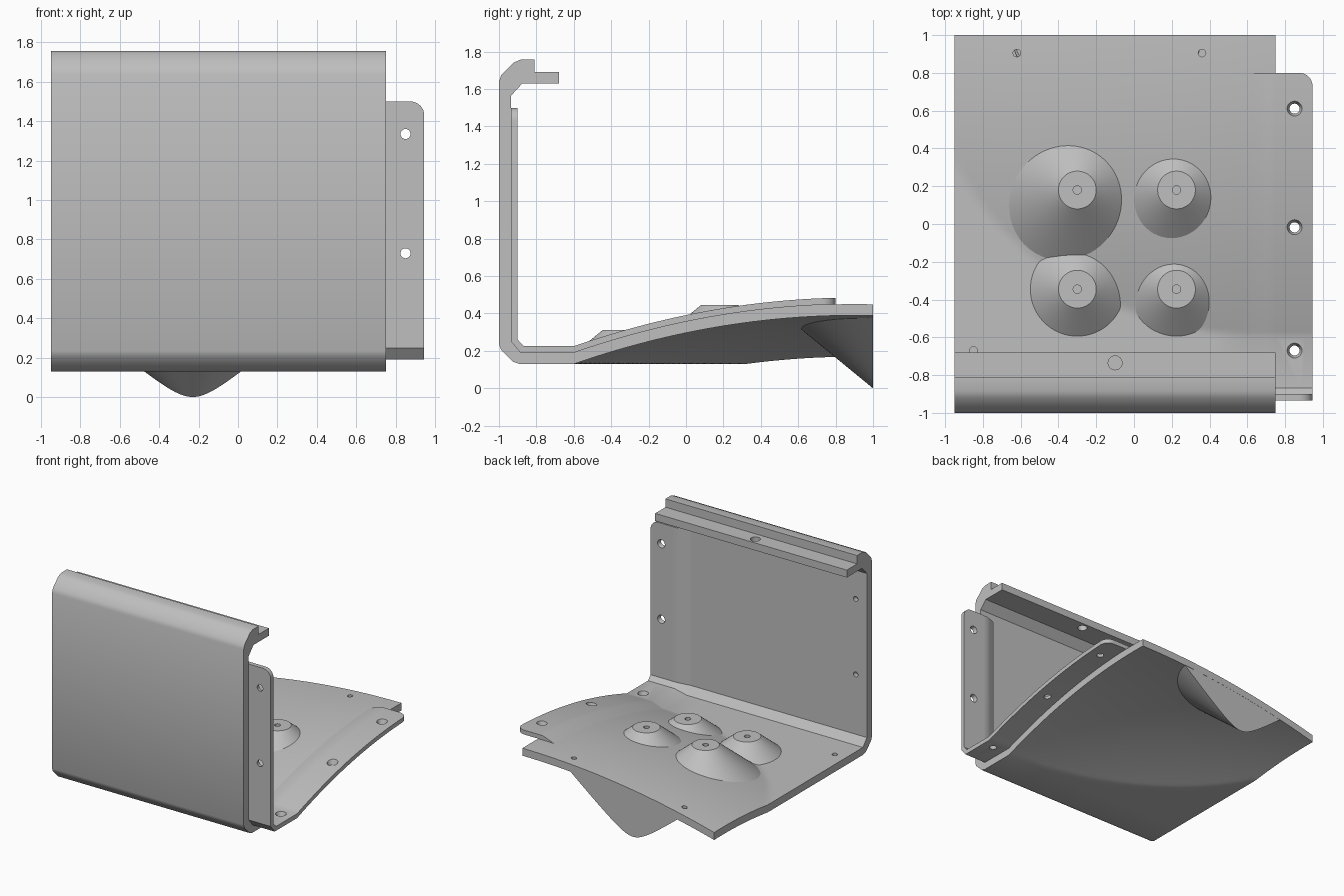
import bpy, bmesh
from math import cos, sin, pi, radians
from mathutils import Matrix

if "Cube" in bpy.data.objects:
    bpy.data.objects.remove(bpy.data.objects["Cube"])

grey = bpy.data.materials.new("light_grey")
grey.use_nodes = True
GREY = (0.52, 0.52, 0.52, 1)
grey.diffuse_color = GREY
grey.node_tree.nodes["Principled BSDF"].inputs["Base Color"].default_value = GREY

THICK = 0.06      # panel thickness
LAP = 0.035       # joining flange thickness
LEFT, RIGHT, EDGE = -0.95, 0.75, 0.945


def add_object(name, bm):
    bmesh.ops.recalc_face_normals(bm, faces=bm.faces[:])
    mesh = bpy.data.meshes.new(name)
    bm.to_mesh(mesh)
    bm.free()
    mesh.materials.append(grey)
    ob = bpy.data.objects.new(name, mesh)
    bpy.context.collection.objects.link(ob)
    return ob


def activate(ob):
    bpy.ops.object.select_all(action='DESELECT')
    ob.select_set(True)
    bpy.context.view_layer.objects.active = ob


def smooth(ob):
    activate(ob)
    bpy.ops.object.shade_smooth_by_angle(angle=radians(30))


def loft(name, xs, section):
    """Closed solid through (y, z) sections placed along x."""
    bm = bmesh.new()
    rings = [[bm.verts.new((x, y, z)) for y, z in section(x)] for x in xs]
    for a, b in zip(rings, rings[1:]):
        n = len(a)
        for i in range(n):
            j = (i + 1) % n
            bm.faces.new((a[i], a[j], b[j], b[i]))
    bm.faces.new(rings[0])
    bm.faces.new(rings[-1])
    return add_object(name, bm)


def spread(a, b, n):
    return [a + (b - a) * i / n for i in range(n + 1)]


def floor_z(x, y):
    """Underside of the floor: flat apron meeting a curved, twisted deck."""
    rise = 0.26 * (1 - ((0.9 - y) / 1.5) ** 2)
    drop = 0.0765 * max(0, RIGHT - x) ** 2
    return 0.13 + max(0, rise - drop)


# Main panel: lip, front wall and floor in one folded sheet
OUTER = [(-0.81, 1.69), (-0.81, 1.757), (-0.885, 1.757), (-0.92, 1.742),
         (-0.988, 1.675), (-1, 1.64), (-1, 0.235), (-0.988, 0.205),
         (-0.925, 0.142), (-0.89, 0.13)]
INNER = [(-0.885, 0.19), (-0.935, 0.25), (-0.935, 1.565), (-0.875, 1.63),
         (-0.68, 1.63), (-0.68, 1.69)]


def panel_section(x):
    ys = spread(-0.6, 1, 64)
    under = [(y, floor_z(x, y)) for y in ys]
    over = [(y, z + THICK) for y, z in reversed(under)]
    return OUTER + under + over + INNER


panel = loft("folded_panel", spread(LEFT, RIGHT, 56), panel_section)

# Joining flange: lapped on the inside of the panel, with rounded ends
CORNER = 0.07


def flange_section(x):
    t = max(0, (x - EDGE + CORNER) / CORNER)
    cut = CORNER * (1 - max(0, 1 - t * t) ** 0.5)
    lap = LAP * min(1, max(0, (x - 0.61) / 0.1)) - (0.002 if x < 0.62 else 0)
    seat = 0.012 if x < RIGHT - 0.001 else 0       # sink into the panel
    ys = spread(-0.6, 0.8 - cut, 48)
    px = max(x, RIGHT) if x > 0.72 else x
    low = [(-0.935 - seat, 1.5 - cut), (-0.935 - seat, 0.25), (-0.885, 0.19 - seat)]
    high = [(-0.935 + lap, 1.5 - cut), (-0.935 + lap, 0.25 + lap * 0.3),
            (-0.885 + lap * 0.5, 0.19 + lap)]
    low += [(y, floor_z(px, y) + THICK - seat) for y in ys]
    high += [(y, floor_z(px, y) + THICK + lap) for y in ys]
    return low + high[::-1]


arc = [EDGE - CORNER * (1 - sin(a)) for a in spread(0, pi / 2, 8)]
flange = loft("joining_flange", [0.61, 0.64, 0.68, 0.71, 0.7485, RIGHT] + arc, flange_section)


# Screw holes
def drill(bm, centre, r_low, r_high, depth, axis='Z'):
    """Round cutter; the r_high end points to +z, or to +y for a wall hole."""
    m = Matrix.Translation(centre)
    if axis == 'Y':
        m = m @ Matrix.Rotation(-pi / 2, 4, 'X')
    bmesh.ops.create_cone(bm, cap_ends=True, segments=24, radius1=r_low,
                          radius2=r_high, depth=depth, matrix=m)


def cut_holes(target, bm):
    cutter = add_object("hole_cutter", bm)
    cutter.hide_render = True
    mod = target.modifiers.new("holes", 'BOOLEAN')
    mod.operation = 'DIFFERENCE'
    mod.solver = 'EXACT'
    mod.object = cutter
    activate(target)
    bpy.ops.object.modifier_apply(modifier=mod.name)
    bpy.data.objects.remove(cutter)


bm = bmesh.new()
for x, y in [(-0.62, 0.905), (0.36, 0.905), (-0.85, -0.67)]:
    drill(bm, (x, y, floor_z(x, y) + THICK), 0.02, 0.02, 0.08)
for z in (1.335, 0.73):
    drill(bm, (-0.85, -0.935, z), 0.02, 0.02, 0.08, 'Y')
drill(bm, (-0.1, -0.735, 1.66), 0.037, 0.037, 0.2)
cut_holes(panel, bm)

bm = bmesh.new()
for y in (0.61, -0.02, -0.67):
    z = floor_z(RIGHT, y) + THICK + LAP / 2
    drill(bm, (0.85, y, z), 0.02, 0.046, 0.07)
for z in (1.335, 0.73):
    drill(bm, (0.85, -0.9175, z), 0.022, 0.036, 0.07, 'Y')
cut_holes(flange, bm)
smooth(panel)
smooth(flange)

# Conical bosses, trimmed to the floor surface
SLOPE = 0.82
SEGMENTS = 64


def foot(cx, cy, tip_r, tip_z, sign, lift):
    """Ring where a cone meets the floor (sign -1 widens down, +1 widens up)."""
    ring = []
    for i in range(SEGMENTS):
        a = 2 * pi * i / SEGMENTS
        r, z = tip_r, tip_z
        while r < 1.2:
            x, y = cx + r * cos(a), cy + r * sin(a)
            z = tip_z + sign * (r - tip_r) * SLOPE
            if sign * (z - floor_z(x, y) - lift) >= 0:
                break
            r += 0.002
        ring.append((x, y, z))
    return ring


def circle(cx, cy, r, z):
    return [(cx + r * cos(2 * pi * i / SEGMENTS), cy + r * sin(2 * pi * i / SEGMENTS), z)
            for i in range(SEGMENTS)]


def skin(rings):
    bm = bmesh.new()
    rows = [[bm.verts.new(p) for p in ring] for ring in rings]
    for a, b in zip(rows, rows[1:]):
        for i in range(SEGMENTS):
            j = (i + 1) % SEGMENTS
            bm.faces.new((a[i], a[j], b[j], b[i]))
    bm.faces.new(rows[-1])
    return bm


for row, y, top in (("back", 0.18, 0.445), ("front", -0.345, 0.312)):
    for side, x in (("right", -0.3), ("left", 0.225)):
        bm = skin([foot(x, y, 0.1, top, -1, THICK - 0.004), circle(x, y, 0.1, top),
                   circle(x, y, 0.022, top), circle(x, y, 0.022, top - 0.05)])
        smooth(add_object(f"{row}_{side}_boss", bm))

# Half-cone foot under the rear edge, sliced flush with the back
FX, FY, FR = -0.23, 1.111, 0.111
bm = skin([foot(FX, FY, FR, 0, 1, 0.03), circle(FX, FY, FR, 0)])
cut = bmesh.ops.bisect_plane(bm, geom=bm.verts[:] + bm.edges[:] + bm.faces[:],
                             plane_co=(0, 0.999, 0), plane_no=(0, 1, 0), clear_outer=True)
rim = [v for v in cut["geom_cut"] if isinstance(v, bmesh.types.BMVert)]
bm.faces.new(sorted(rim, key=lambda v: v.co.x))
smooth(add_object("rear_foot", bm))
